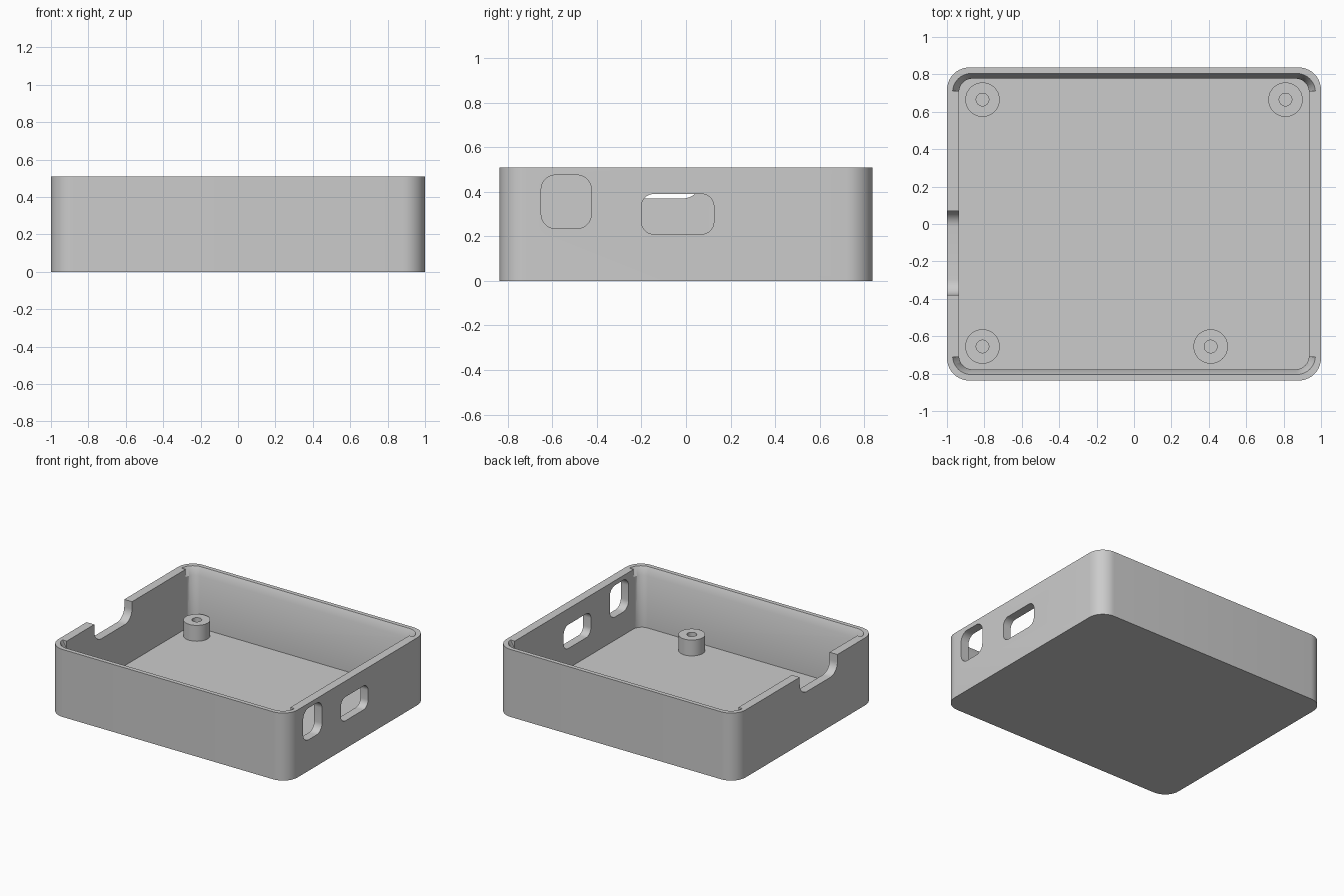
import bpy
import bmesh
from math import sin, cos, pi, radians
from mathutils import Matrix

cube = bpy.data.objects.get("Cube")
if cube:
    bpy.data.objects.remove(cube, do_unlink=True)

grey = bpy.data.materials.new("plain grey")
grey.use_nodes = True
grey.diffuse_color = (0.6, 0.6, 0.6, 1)
grey.node_tree.nodes["Principled BSDF"].inputs["Base Color"].default_value = (0.6, 0.6, 0.6, 1)


def rounded_loop(bm, hx, hy, r, z, steps=10):
    """Ring of vertices around a rounded rectangle."""
    ring = []
    for quarter, (sx, sy) in enumerate([(1, 1), (-1, 1), (-1, -1), (1, -1)]):
        for i in range(steps + 1):
            a = (quarter + i / steps) * pi / 2
            ring.append(bm.verts.new((sx * (hx - r) + r * cos(a),
                                      sy * (hy - r) + r * sin(a), z)))
    return ring


def loft(name, rings, matrix=Matrix()):
    """Closed solid through (half x, half y, radius, z) sections."""
    bm = bmesh.new()
    loops = [rounded_loop(bm, *ring) for ring in rings]
    n = len(loops[0])
    for low, high in zip(loops, loops[1:]):
        for i in range(n):
            j = (i + 1) % n
            bm.faces.new((low[i], low[j], high[j], high[i]))
    bm.faces.new(loops[0][::-1])
    bm.faces.new(loops[-1])
    bm.transform(matrix)
    bmesh.ops.recalc_face_normals(bm, faces=bm.faces)
    return make_object(name, bm)


def cylinder(name, x, y, r, z0, z1):
    bm = bmesh.new()
    bmesh.ops.create_cone(bm, cap_ends=True, segments=48, radius1=r, radius2=r,
                          depth=z1 - z0, matrix=Matrix.Translation((x, y, (z0 + z1) / 2)))
    return make_object(name, bm)


def make_object(name, bm):
    mesh = bpy.data.meshes.new(name)
    bm.to_mesh(mesh)
    bm.free()
    mesh.materials.append(grey)
    obj = bpy.data.objects.new(name, mesh)
    bpy.context.collection.objects.link(obj)
    return obj


def select(obj):
    bpy.ops.object.select_all(action='DESELECT')
    obj.select_set(True)
    bpy.context.view_layer.objects.active = obj


def cut(obj, cutter):
    mod = obj.modifiers.new("cut", 'BOOLEAN')
    mod.operation = 'DIFFERENCE'
    mod.solver = 'EXACT'
    mod.object = cutter
    select(obj)
    bpy.ops.object.modifier_apply(modifier=mod.name)
    bpy.data.objects.remove(cutter, do_unlink=True)


def wall_cutter(name, x, y0, y1, z0, z1, r):
    """Rounded opening running through a side wall along x."""
    turn = Matrix(((0, 0, 1, x), (1, 0, 0, (y0 + y1) / 2),
                   (0, 1, 0, (z0 + z1) / 2), (0, 0, 0, 1)))
    hy, hz = (y1 - y0) / 2, (z1 - z0) / 2
    return loft(name, [(hy, hz, r, -0.15), (hy, hz, r, 0.15)], turn)


HEIGHT, FLOOR = 0.51, 0.06

# Open tray with rounded corners
tray = loft("tray", [(1, 0.837, 0.12, 0), (1, 0.837, 0.12, HEIGHT)])
cut(tray, loft("cavity", [(0.935, 0.777, 0.07, FLOOR), (0.935, 0.777, 0.07, 0.7)]))

# Sloped lid seat along the front and back rims, wrapping the corners
seat = loft("lid_seat", [(0.932, 0.774, 0.07, 0.445), (0.97, 0.805, 0.1, HEIGHT),
                         (0.97, 0.805, 0.1, 0.6)])
cut(seat, loft("seat_gap", [(1.2, 0.71, 0.01, 0.3), (1.2, 0.71, 0.01, 0.8)]))
cut(tray, seat)

# Two ports in the left wall, one open notch in the right wall
cut(tray, wall_cutter("square_port", 1, -0.65, -0.425, 0.235, 0.475, 0.065))
cut(tray, wall_cutter("wide_port", 1, -0.2, 0.125, 0.21, 0.39, 0.055))
cut(tray, wall_cutter("notch", -1, -0.38, 0.07, 0.37, 0.75, 0.085))

parts = [tray]

# Screw posts standing on the floor
for name, x, y in [("back_right_post", -0.81, 0.665), ("back_left_post", 0.81, 0.665),
                   ("front_right_post", -0.81, -0.655), ("front_left_post", 0.41, -0.655)]:
    post = cylinder(name, x, y, 0.092, FLOOR - 0.01, 0.18)
    cut(post, cylinder("screw_hole", x, y, 0.034, FLOOR, 0.3))
    parts.append(post)

for part in parts:
    select(part)
    bpy.ops.object.shade_smooth_by_angle(angle=radians(30))
